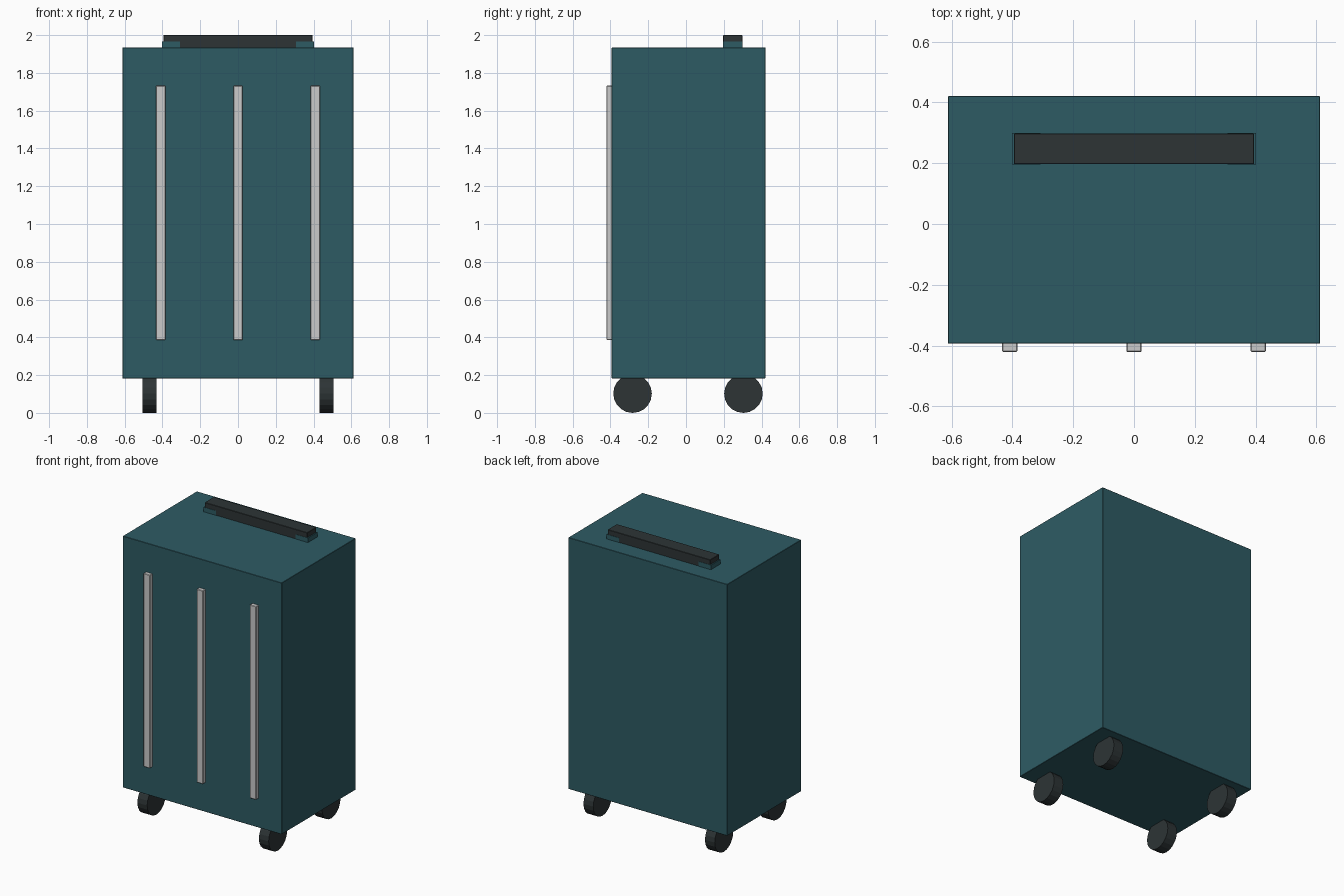
import bpy, math

if "Cube" in bpy.data.objects:
    bpy.data.objects.remove(bpy.data.objects["Cube"])


def material(name, rgb):
    m = bpy.data.materials.new(name)
    m.diffuse_color = (*rgb, 1)
    m.use_nodes = True
    m.node_tree.nodes["Principled BSDF"].inputs["Base Color"].default_value = m.diffuse_color
    return m


TEAL = material("teal shell", (0.027, 0.105, 0.127))
DARK = material("charcoal rubber", (0.026, 0.034, 0.036))
SILVER = material("light grey trim", (0.60, 0.60, 0.60))


def box(name, x, y, z, mat, bevel=0.0):
    """Box from (min, max) ranges on each axis."""
    bpy.ops.mesh.primitive_cube_add(size=1, location=[sum(r) / 2 for r in (x, y, z)])
    o = bpy.context.object
    o.name = name
    o.scale = [r[1] - r[0] for r in (x, y, z)]
    bpy.ops.object.transform_apply(location=False, rotation=False, scale=True)
    o.data.materials.append(mat)
    if bevel:
        b = o.modifiers.new("bevel", 'BEVEL')
        b.width, b.segments = bevel, 1
    return o


# Main shell
box("suitcase_body", (-0.612, 0.612), (-0.394, 0.421), (0.183, 1.934), TEAL, 0.002)

# Raised front ribs
for i, x in enumerate((-0.409, 0, 0.409)):
    box(f"front_rib_{i + 1}", (x - 0.025, x + 0.025), (-0.421, -0.385),
        (0.386, 1.732), SILVER, 0.003)

# Top grip with a mount at each end
box("handle_grip", (-0.395, 0.395), (0.197, 0.298), (1.92, 2.0), DARK, 0.002)
for side, x in (("left", (-0.402, -0.307)), ("right", (0.307, 0.402))):
    box(f"handle_mount_{side}", x, (0.195, 0.300), (1.92, 1.966), TEAL)

# Four wheels, axles along x
for end, y in (("front", -0.283), ("back", 0.304)):
    for side, s in (("left", -1), ("right", 1)):
        bpy.ops.mesh.primitive_cylinder_add(
            vertices=20, radius=0.102, depth=0.075,
            location=(s * 0.468, y, 0.102), rotation=(0, math.pi / 2, 0))
        o = bpy.context.object
        o.name = f"{end}_{side}_wheel"
        o.data.materials.append(DARK)
